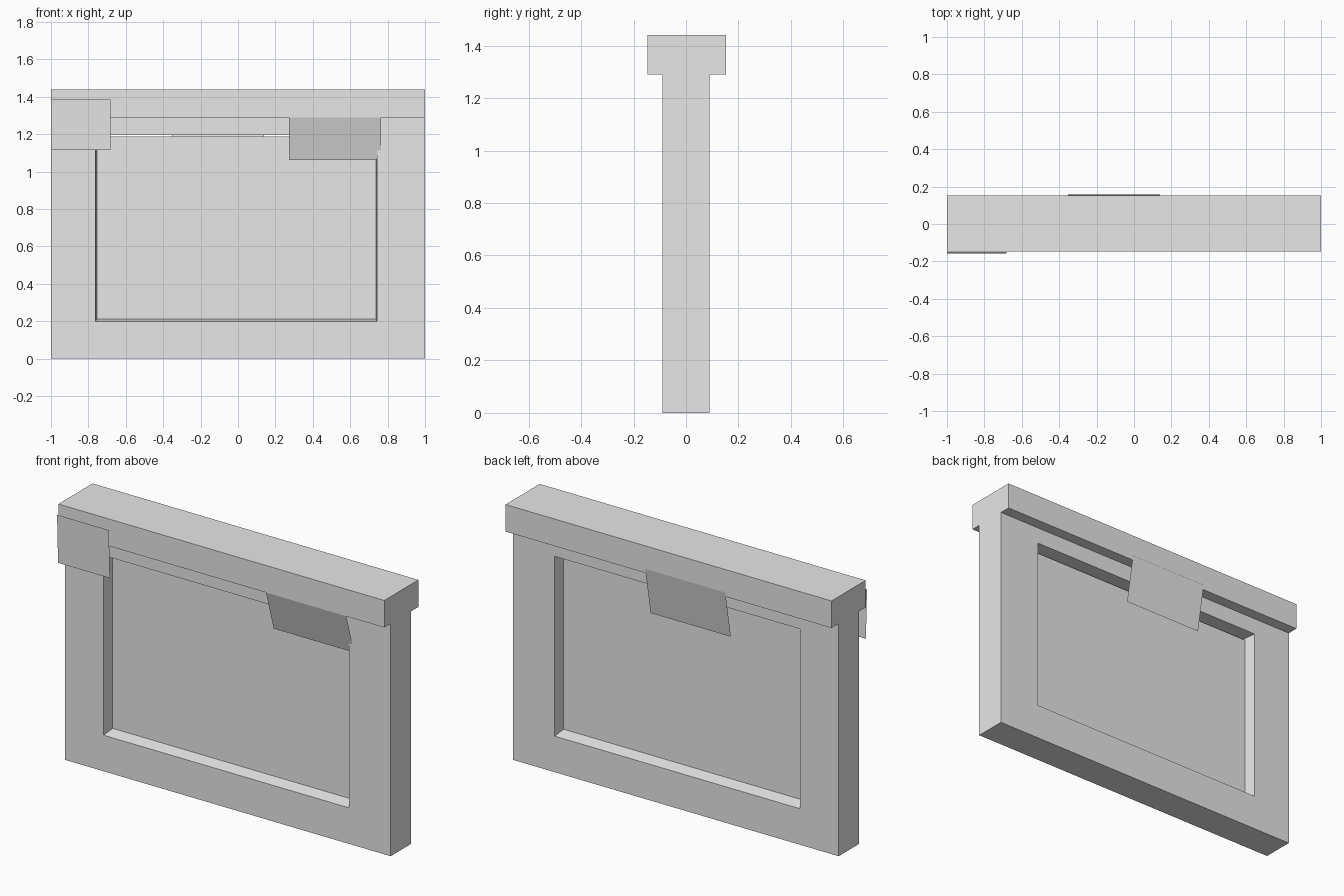
import bpy
import bmesh

cube = bpy.data.objects.get("Cube")
if cube:
    bpy.data.objects.remove(cube, do_unlink=True)

grey = bpy.data.materials.new("light_grey")
grey.use_nodes = True
grey.diffuse_color = (0.8, 0.8, 0.8, 1)
grey.node_tree.nodes["Principled BSDF"].inputs["Base Color"].default_value = grey.diffuse_color


def finish(name, bm, closed=True):
    if closed:
        bmesh.ops.recalc_face_normals(bm, faces=bm.faces)
    mesh = bpy.data.meshes.new(name)
    bm.to_mesh(mesh)
    bm.free()
    mesh.materials.append(grey)
    obj = bpy.data.objects.new(name, mesh)
    bpy.context.collection.objects.link(obj)
    return obj


def rect_loop(bm, rect, y):
    x0, x1, z0, z1 = rect
    return [bm.verts.new((x, y, z)) for x, z in ((x0, z0), (x1, z0), (x1, z1), (x0, z1))]


def bridge(bm, a, b):
    for i in range(4):
        j = (i + 1) % 4
        bm.faces.new((a[i], a[j], b[j], b[i]))


def box(name, rect, y0, y1):
    bm = bmesh.new()
    front, back = rect_loop(bm, rect, y0), rect_loop(bm, rect, y1)
    bridge(bm, front, back)
    bm.faces.new(front)
    bm.faces.new(back)
    return finish(name, bm)


def sheet(name, x0, x1, top, bottom, facing):
    """Thin tilted sheet; top and bottom are (y, z) pairs."""
    bm = bmesh.new()
    corners = [(x0, *bottom), (x1, *bottom), (x1, *top), (x0, *top)]
    face = bm.faces.new([bm.verts.new(c) for c in corners])
    face.normal_update()
    if face.normal.y * facing < 0:
        face.normal_flip()
    return finish(name, bm, closed=False)


# Surround with a slightly tapering opening on both sides
outer = (-1, 1, 0, 1.29)
opening = (-0.762, 0.743, 0.2, 1.197)
throat = (-0.755, 0.737, 0.213, 1.197)
half, inner = 0.09, 0.02
bm = bmesh.new()
section = [(outer, -half), (opening, -half), (throat, -inner),
           (throat, inner), (opening, half), (outer, half)]
loops = [rect_loop(bm, rect, y) for rect, y in section]
for i, loop in enumerate(loops):
    bridge(bm, loop, loops[(i + 1) % len(loops)])
finish("frame", bm)

# Panel in the middle, leaving a narrow slit under the top of the opening
box("panel", (-0.756, 0.738, 0.21, 1.187), -inner, inner)

# Wide beam on top
box("top_beam", (-1, 1, 1.29, 1.44), -0.146, 0.153)

# Tilted sheets hanging from the beam
sheet("front_right_sheet", -1, -0.682, (-0.158, 1.385), (-0.149, 1.115), -1)
sheet("front_left_sheet", 0.272, 0.765, (-0.145, 1.295), (-0.075, 1.062), -1)
sheet("back_sheet", -0.352, 0.14, (0.158, 1.315), (0.11, 1.052), 1)
